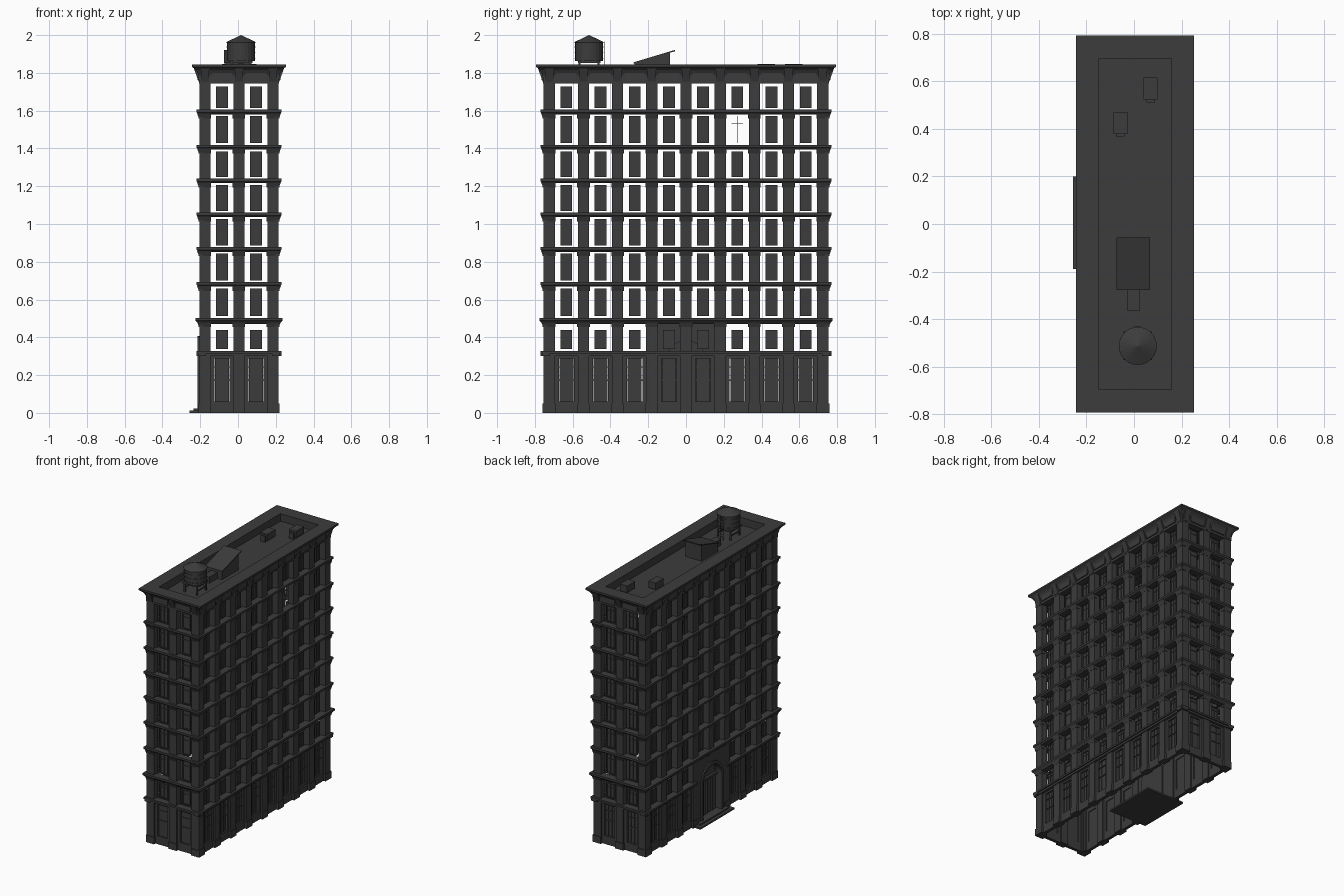
import bpy, bmesh, math
from mathutils import Matrix, Vector

if "Cube" in bpy.data.objects:
    bpy.data.objects.remove(bpy.data.objects["Cube"], do_unlink=True)

# One dark stone colour for everything
stone = bpy.data.materials.new("dark_stone")
stone.use_nodes = True
COLOUR = (0.045, 0.045, 0.045, 1)
stone.diffuse_color = COLOUR
stone.node_tree.nodes["Principled BSDF"].inputs["Base Color"].default_value = COLOUR

CX, HX, HY = 0.005, 0.21, 0.755          # wall centre and half sizes
LEDGES = [0.317, 0.49, 0.68, 0.865, 1.048, 1.228, 1.407, 1.593]
FRIEZE, ROOF, TOP = 1.75, 1.79, 1.845
HOLE = 0.061                             # half width of a bay opening
parts = {}


def part(name):
    return parts.setdefault(name, bmesh.new())


def box(name, u0, u1, d0, d1, z0, z1, side=None, low=None):
    """Box in wall coordinates: u along, d outward, z up; low tapers the outer foot."""
    bm = part(name)
    made = bmesh.ops.create_cube(bm, size=1)["verts"]
    for v in made:
        u = u1 if v.co.x > 0 else u0
        d = d1 if v.co.y < 0 else d0
        z = z1 if v.co.z > 0 else z0
        if low is not None and v.co.y < 0 and v.co.z < 0:
            d = low
        v.co = side @ Vector((u, -d, z)) if side else Vector((u, d, z))
    if not side:
        bmesh.ops.recalc_face_normals(bm, faces=bm.faces)


def ring(name, profile):
    """Sweep a closed (offset, z) profile round the rectangular plan."""
    bm = part(name)
    loops = []
    for off, z in profile:
        x, y = HX + off, HY + off
        loops.append([bm.verts.new((CX + sx * x, sy * y, z))
                      for sx, sy in ((-1, -1), (1, -1), (1, 1), (-1, 1))])
    for a, b in zip(loops, loops[1:] + loops[:1]):
        for i in range(4):
            j = (i + 1) % 4
            bm.faces.new((a[i], a[j], b[j], b[i]))
    bmesh.ops.recalc_face_normals(bm, faces=bm.faces)


def drum(name, x, y, r0, r1, z0, z1, n=24):
    bmesh.ops.create_cone(part(name), cap_ends=True, segments=n, radius1=r0, radius2=r1,
                          depth=z1 - z0, matrix=Matrix.Translation((x, y, (z0 + z1) / 2)))


def window(side, u, z0, z1, glazed):
    w, bar = 0.031, 0.003
    if glazed:
        box("window_panes", u - w, u + w, -0.034, -0.028, z0, z1, side)
        for s in (-1, 1):
            e = u + s * (w - bar)
            box("window_frames", e - bar, e + bar, -0.036, -0.022, z0, z1, side)
        for z in (z0, z1 - 2 * bar):
            box("window_frames", u - w, u + w, -0.036, -0.022, z, z + 2 * bar, side)
    cross = z0 + 0.72 * (z1 - z0)
    box("window_bars", u - 0.002, u + 0.002, -0.034, -0.024, z0, z1, side)
    box("window_bars", u - w, u + w, -0.034, -0.024, cross, cross + 0.004, side)


def shopfront(side, u):
    w = 0.04
    box("shop_panes", u - w + 0.003, u + w - 0.003, -0.03, -0.024, 0.05, 0.29, side)
    for s in (-1, 1):
        a, b = sorted((u + s * w, u + s * HOLE))
        box("shop_frames", a, b, -0.035, -0.012, 0, 0.31, side)
        m = u + s * 0.014
        box("shop_frames", m - 0.002, m + 0.002, -0.03, -0.02, 0.06, 0.29, side)
    box("shop_frames", u - HOLE, u + HOLE, -0.035, -0.012, 0, 0.06, side)
    box("shop_frames", u - HOLE, u + HOLE, -0.035, -0.012, 0.287, 0.31, side)
    for z in (0.17, 0.24):
        box("shop_frames", u - w, u + w, -0.03, -0.018, z, z + 0.006, side)


# Four walls: piers, brackets, shopfronts and windows
long_bays = [(i - 3.5) * 0.181 for i in range(8)]
short_bays = [-0.09, 0.09]
centre = Matrix.Translation((CX, 0, 0))
for angle, dist, half, bays in ((0, HY, HX, short_bays), (90, HX, HY, long_bays),
                                (180, HY, HX, short_bays), (-90, HX, HY, long_bays)):
    side = centre @ Matrix.Rotation(math.radians(angle), 4, "Z") @ Matrix.Translation((0, -dist, 0))
    entrance = angle == -90
    edges = [-half] + [b + s * HOLE for b in bays for s in (-1, 1)] + [half]
    for a, b in zip(edges[::2], edges[1::2]):
        middle = entrance and abs(a + b) < 0.1
        box("piers", a, b, -0.045, 0, 0.49 if middle else 0, FRIEZE, side)
        if not middle:
            box("pier_bases", a - 0.003, b + 0.003, -0.03, 0.005, 0, 0.05, side)
        for z in LEDGES[1:]:
            box("pier_capitals", a - 0.004, b + 0.004, -0.02, 0.012, z - 0.035, z - 0.008, side, 0.001)
        box("cornice_brackets", a + 0.008, b - 0.008, -0.01, 0.032, FRIEZE + 0.005, TOP - 0.012, side, 0.004)
    # Raised frieze panels
    for u in bays:
        box("frieze_panels", u - 0.055, u + 0.055, 0, 0.01, FRIEZE + 0.012, FRIEZE + 0.055, side)
        doorway = entrance and abs(u) < 0.15
        if not doorway:
            shopfront(side, u)
        for k, (z0, z1) in enumerate(zip(LEDGES, LEDGES[1:] + [FRIEZE])):
            if k == 0 and doorway:
                continue
            glazed = not (k == 6 and len(bays) == 8 and abs(u * math.copysign(1, angle) - 0.27) < 0.05)
            window(side, u, z0 + 0.022, z1 - (0.05 if k == 0 else 0.022), glazed)
    # Shop cornice, broken by the entrance
    spans = [(-half, -0.18), (0.18, half)] if entrance else [(-half, half)]
    for a, b in spans:
        ea = a - 0.015 if a == -half else a
        eb = b + 0.015 if b == half else b
        box("shop_cornice", ea, eb, -0.035, 0.006, 0.3, 0.314, side)
        box("shop_cornice", ea, eb, -0.035, 0.015, 0.314, 0.327, side)

    # Arched entrance portal
    if entrance:
        r, spring = 0.105, 0.28
        arc = [(-r * math.cos(math.pi * i / 16), spring + r * math.sin(math.pi * i / 16)) for i in range(17)]

        def slab(name, outline, d0, d1):
            bm = part(name)
            face = bm.faces.new([bm.verts.new(side @ Vector((u, -d0, z))) for u, z in outline])
            out = bmesh.ops.extrude_face_region(bm, geom=[face])["geom"]
            shift = side.to_3x3() @ Vector((0, d0 - d1, 0))
            bmesh.ops.translate(bm, vec=shift, verts=[g for g in out if isinstance(g, bmesh.types.BMVert)])
            bmesh.ops.recalc_face_normals(bm, faces=bm.faces)

        slab("entrance_portal", [(-0.18, 0), (-r, 0)] + arc + [(r, 0), (0.18, 0), (0.18, 0.48), (-0.18, 0.48)],
             -0.04, 0)
        outer = [(u * 1.2, spring + (z - spring) * 1.2) for u, z in arc]
        slab("entrance_arch_trim", [(-r, 0)] + arc + [(r, 0), (r * 1.2, 0)] + outer[::-1] + [(-r * 1.2, 0)],
             -0.01, 0.01)
        slab("entrance_door", [(-r, 0)] + arc + [(r, 0)], -0.05, -0.042)
        for u in (-0.05, 0, 0.05):
            box("entrance_door_bars", u - 0.004, u + 0.004, -0.045, -0.03, 0, 0.28, side)
        box("entrance_door_bars", -r, r, -0.045, -0.025, 0.27, 0.285, side)

# Storey ledges running round the building
for k, z in enumerate(LEDGES[1:]):
    drop = 0.02 if k == 0 else 0.012
    reach = 0.02 if k == 0 else 0.015
    ring("storey_ledges", [(-0.035, z - drop), (0.003, z - drop), (reach, z - 0.002),
                           (reach, z + 0.012), (-0.035, z + 0.012)])

# Roof cornice, parapet and sunken roof
ring("roof_cornice", [(-0.045, FRIEZE - 0.005), (0.002, FRIEZE - 0.005), (0.004, 1.79), (0.018, 1.815),
                      (0.038, 1.832), (0.038, TOP), (-0.058, TOP), (-0.058, FRIEZE + 0.01)])
box("roof_deck", CX - 0.155, CX + 0.155, -0.7, 0.7, ROOF - 0.01, ROOF)

# Entrance step
box("entrance_step", -0.257, 0.05, -0.19, 0.2, 0, 0.012)
box("entrance_step", -0.235, -0.17, -0.16, 0.17, 0.012, 0.022)

# Stair bulkhead with sloping lid and low duct
box("stair_bulkhead", -0.066, 0.062, -0.272, -0.085, ROOF, 1.91)
bm = part("stair_bulkhead")
for v in bm.verts:
    if v.co.z > ROOF + 0.01 and v.co.y < -0.2:
        v.co.z = 1.85
box("bulkhead_lid", -0.073, 0.068, -0.277, -0.057, 1.915, 1.922)
for v in part("bulkhead_lid").verts:
    if v.co.y < -0.2:
        v.co.z -= 0.066
box("roof_duct", -0.027, 0.025, -0.365, -0.272, ROOF, 1.835)

# Roof vents
for x, y in ((0.07, 0.57), (-0.057, 0.425)):
    box("roof_vents", x - 0.029, x + 0.029, y - 0.046, y + 0.046, ROOF + 0.01, 1.848)
    box("roof_vents", x - 0.018, x + 0.018, y - 0.058, y - 0.046, ROOF, 1.835)

# Water tank on a braced stand
TX, TY = 0.016, -0.513
drum("water_tank", TX, TY, 0.074, 0.074, 1.862, 1.963)
drum("tank_roof", TX, TY, 0.08, 0.001, 1.962, 2.0)
for z in (1.875, 1.905, 1.935):
    drum("tank_hoops", TX, TY, 0.077, 0.077, z, z + 0.004)
box("tank_stand", TX - 0.06, TX + 0.06, TY - 0.06, TY + 0.06, 1.852, 1.863)
for sx in (-1, 1):
    for sy in (-1, 1):
        x, y = TX + sx * 0.05, TY + sy * 0.05
        box("tank_stand", x - 0.005, x + 0.005, y - 0.005, y + 0.005, ROOF, 1.855)
    box("tank_stand", TX + sx * 0.05 - 0.003, TX + sx * 0.05 + 0.003, TY - 0.05, TY + 0.05, 1.815, 1.822)
    box("tank_ladder", TX + sx * 0.012 - 0.002, TX + sx * 0.012 + 0.002, TY + 0.078, TY + 0.082, ROOF, 1.965)
for i in range(8):
    z = ROOF + 0.02 * (i + 1)
    box("tank_ladder", TX - 0.012, TX + 0.012, TY + 0.078, TY + 0.082, z, z + 0.003)

# Turn every part into an object
for name, bm in parts.items():
    bmesh.ops.recalc_face_normals(bm, faces=bm.faces)
    mesh = bpy.data.meshes.new(name)
    bm.to_mesh(mesh)
    bm.free()
    mesh.materials.append(stone)
    bpy.context.scene.collection.objects.link(bpy.data.objects.new(name, mesh))
